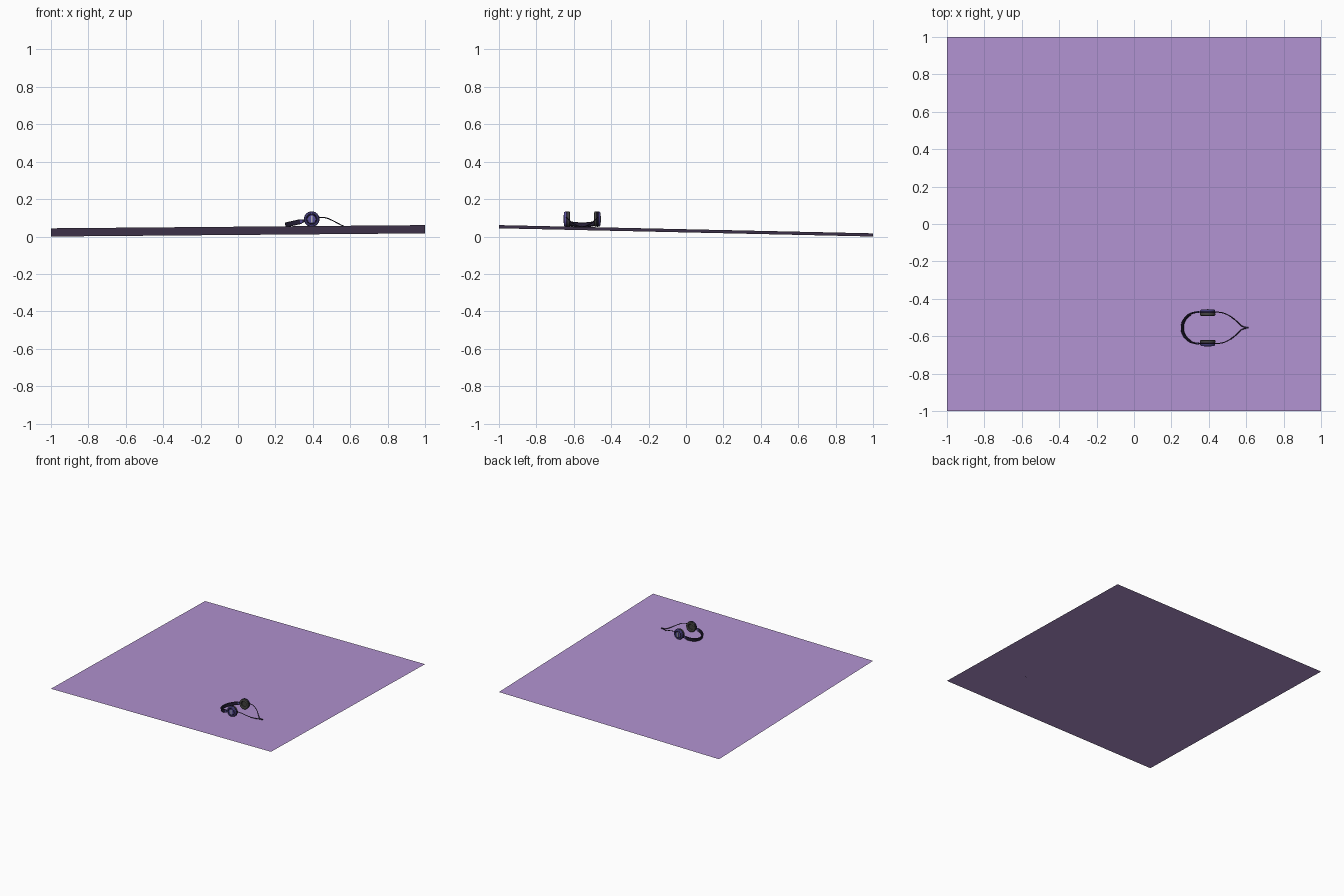
import bpy, bmesh, math
from mathutils import Vector

if "Cube" in bpy.data.objects:
    bpy.data.objects.remove(bpy.data.objects["Cube"])

def mat(name, rgb):
    m = bpy.data.materials.new(name)
    m.diffuse_color = (*rgb, 1)
    m.use_nodes = True
    m.node_tree.nodes["Principled BSDF"].inputs["Base Color"].default_value = m.diffuse_color
    return m

LILAC = mat("lilac", (0.44, 0.29, 0.63))
BLACK = mat("violet black", (0.018, 0.013, 0.035))
BLUE = mat("blue violet", (0.10, 0.08, 0.33))
PAD = mat("charcoal pad", (0.055, 0.055, 0.05))
SILVER = mat("silver", (0.45, 0.45, 0.48))

C = Vector((0.394, -0.555, 0.093))      # midpoint between the ear cups
TILT = math.radians(12.5)               # headband droops to the floor
U = Vector((math.cos(TILT), 0, math.sin(TILT)))
V = Vector((0, 1, 0))
W = U.cross(V)

def finish(name, bm, material, angle=35):
    bmesh.ops.recalc_face_normals(bm, faces=bm.faces)
    me = bpy.data.meshes.new(name)
    bm.to_mesh(me)
    bm.free()
    ob = bpy.data.objects.new(name, me)
    bpy.context.collection.objects.link(ob)
    me.materials.append(material)
    bpy.ops.object.select_all(action='DESELECT')
    ob.select_set(True)
    bpy.context.view_layer.objects.active = ob
    bpy.ops.object.shade_smooth_by_angle(angle=math.radians(angle))
    return ob

def lathe(name, profile, side, material, n=40):
    """Spin (radius, distance outward) profile about the cup axis."""
    bm = bmesh.new()
    rings = []
    for r, d in profile:
        rings.append([bm.verts.new(C + Vector((r * math.cos(2 * math.pi * i / n), side * d,
                                               r * math.sin(2 * math.pi * i / n)))) for i in range(n)])
    for a, b in zip(rings, rings[1:]):
        for i in range(n):
            j = (i + 1) % n
            bm.faces.new((a[i], a[j], b[j], b[i]))
    bm.faces.new(rings[0])
    bm.faces.new(rings[-1])
    return finish(name, bm, material)

def strip(name, path, thick, width, material):
    """Sweep a chamfered rectangle along a path of (u, v) in the tilted plane."""
    bm = bmesh.new()
    pts = [Vector(p) for p in path]
    rings = []
    t, w = thick / 2, width / 2
    c = min(t, w) * 0.5
    section = [(t, w - c), (t - c, w), (c - t, w), (-t, w - c),
               (-t, c - w), (c - t, -w), (t - c, -w), (t, c - w)]
    for i, p in enumerate(pts):
        d = (pts[min(i + 1, len(pts) - 1)] - pts[max(i - 1, 0)]).normalized()
        nrm = Vector((d.y, -d.x))
        rings.append([bm.verts.new(C + U * (p.x + nrm.x * a) + V * (p.y + nrm.y * a) + W * b)
                      for a, b in section])
    for a, b in zip(rings, rings[1:]):
        for i in range(8):
            j = (i + 1) % 8
            bm.faces.new((a[i], a[j], b[j], b[i]))
    bm.faces.new(rings[0])
    bm.faces.new(rings[-1])
    return finish(name, bm, material)

def tube(name, pts, radius, material):
    cu = bpy.data.curves.new(name, 'CURVE')
    cu.dimensions = '3D'
    cu.bevel_depth = radius
    cu.bevel_resolution = 2
    cu.use_fill_caps = True
    sp = cu.splines.new('NURBS')
    sp.points.add(len(pts) - 1)
    for p, co in zip(sp.points, pts):
        p.co = (*co, 1)
    sp.use_endpoint_u = True
    sp.order_u = 3
    sp.resolution_u = 8
    cu.materials.append(material)
    ob = bpy.data.objects.new(name, cu)
    bpy.context.collection.objects.link(ob)

# Slightly tilted floor sheet
bm = bmesh.new()
bm.faces.new([bm.verts.new((x, y, 0.0305 + 0.0085 * x - 0.022 * y))
              for x, y in ((-1, -1), (1, -1), (1, 1), (-1, 1))])
floor = finish("floor_sheet", bm, LILAC)
if floor.data.polygons[0].normal.z < 0:
    floor.data.flip_normals()

# Headband arch with a thinner inner cushion
def arch(r, ru, a0, n=28):
    return [(-0.06 - ru * math.cos(a), r * math.sin(a))
            for a in (math.radians(-a0 + 2 * a0 * i / n) for i in range(n + 1))]
strip("headband", arch(0.083, 0.081, 90), 0.008, 0.026, BLACK)
strip("headband_cushion", arch(0.078, 0.076, 62), 0.006, 0.021, BLACK)

for s, tag in ((-1, "front"), (1, "back")):
    # Slider arm from headband to cup, with a blue collar
    strip(tag + "_slider", [(-0.065, s * 0.083), (-0.04, s * 0.085), (-0.02, s * 0.086)],
          0.005, 0.015, BLACK)
    strip(tag + "_collar", [(-0.064, s * 0.0832), (-0.05, s * 0.0842)], 0.010, 0.021, BLUE)
    # Ear cup: cushion, dark body, coloured shell and outer cap
    lathe(tag + "_ear_pad", [(0.020, 0.074), (0.023, 0.067), (0.028, 0.064), (0.035, 0.064),
                             (0.040, 0.067), (0.041, 0.072), (0.040, 0.078)], s, PAD)
    lathe(tag + "_cup_body", [(0.038, 0.077), (0.0415, 0.079), (0.0415, 0.085), (0.039, 0.087)], s, BLACK)
    lathe(tag + "_cup_shell", [(0.040, 0.086), (0.040, 0.091), (0.037, 0.096), (0.031, 0.098),
                               (0.029, 0.096)], s, BLUE)
    lathe(tag + "_cap_ring", [(0.029, 0.0955), (0.028, 0.0975), (0.023, 0.0975), (0.022, 0.096)], s, BLACK)
    lathe(tag + "_cap", [(0.0225, 0.0955), (0.022, 0.098), (0.018, 0.099)], s, BLUE)
    # Plain silver inlay bar on the cap
    bm = bmesh.new()
    bmesh.ops.create_cube(bm, size=1)
    bmesh.ops.scale(bm, vec=(0.009, 0.002, 0.034), verts=bm.verts)
    bmesh.ops.translate(bm, vec=C + Vector((0, s * 0.099, 0)), verts=bm.verts)
    finish(tag + "_inlay", bm, SILVER)
    # Cable falling from the cup to the shared plug
    tube(tag + "_cable", [(x, C.y + s * v, z) for x, v, z in (
        (0.425, 0.084, 0.103), (0.465, 0.085, 0.104), (0.505, 0.068, 0.086),
        (0.535, 0.048, 0.070), (0.562, 0.022, 0.056), (0.580, 0.005, 0.052),
        (0.600, 0.002, 0.052))], 0.0027, BLACK)

# Plug where the cables join
tube("plug", [(0.592, C.y, 0.052), (0.60, C.y, 0.052), (0.612, C.y, 0.052)], 0.005, BLACK)
